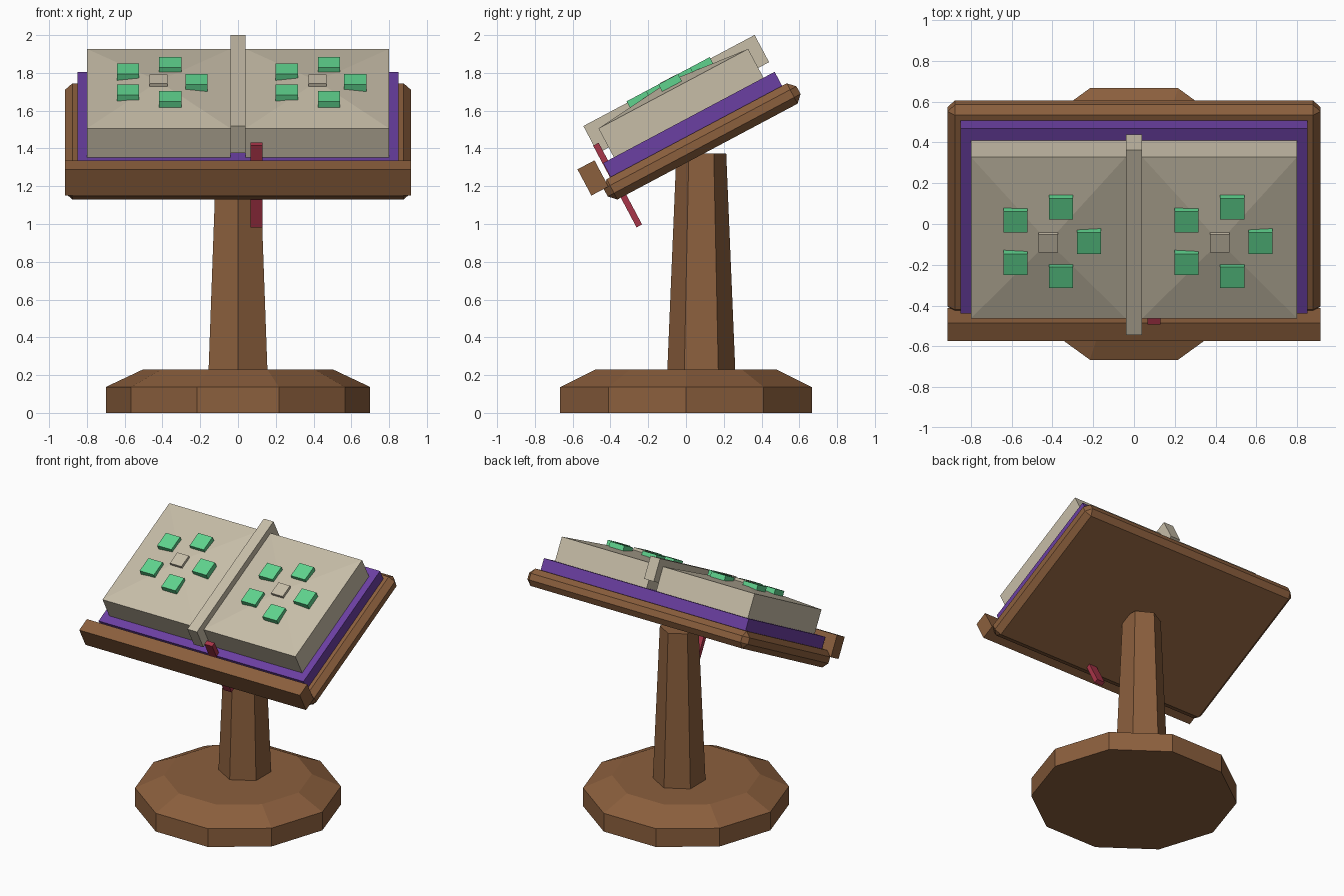
import bpy
import bmesh
from math import radians, sin, cos, tau
from mathutils import Matrix

cube = bpy.data.objects.get("Cube")
if cube:
    bpy.data.objects.remove(cube, do_unlink=True)

TILT = Matrix.Rotation(radians(28), 4, 'X')


def material(name, rgb):
    m = bpy.data.materials.new(name)
    m.use_nodes = True
    m.diffuse_color = (*rgb, 1)
    m.node_tree.nodes["Principled BSDF"].inputs["Base Color"].default_value = (*rgb, 1)
    return m


wood = material("wood brown", (0.26, 0.115, 0.047))
purple = material("cover purple", (0.147, 0.05, 0.36))
paper = material("page beige", (0.57, 0.51, 0.39))
green = material("gem green", (0.115, 0.65, 0.27))
red = material("ribbon red", (0.39, 0.035, 0.065))


def finish(name, bm, mat):
    bmesh.ops.recalc_face_normals(bm, faces=bm.faces)
    mesh = bpy.data.meshes.new(name)
    bm.to_mesh(mesh)
    bm.free()
    mesh.materials.append(mat)
    obj = bpy.data.objects.new(name, mesh)
    bpy.context.collection.objects.link(obj)
    return obj


def slab(name, mat, x, u, n, chamfer=0, peak=0):
    """Box in the tilted desk frame: x across, u up the slope, n out of it."""
    bm = bmesh.new()
    bmesh.ops.create_cube(bm, size=1)
    for v in bm.verts:
        v.co = [sum(r) / 2 + c * (r[1] - r[0]) for r, c in zip((x, u, n), v.co)]
    if chamfer:
        bmesh.ops.bevel(bm, geom=bm.edges[:], offset=chamfer, segments=1, affect='EDGES')
    if peak:
        top = max(bm.faces, key=lambda f: f.calc_center_median().z)
        apex = bmesh.ops.poke(bm, faces=[top])["verts"][0]
        apex.co.z += peak
    bm.transform(TILT)
    return finish(name, bm, mat)


def lathe(name, mat, sides, rings, y=0, turn=0.0):
    """Flat-sided solid through (radius, height) rings."""
    bm = bmesh.new()
    loops = [[bm.verts.new((r * cos(turn + tau * i / sides), y + r * sin(turn + tau * i / sides), z))
              for i in range(sides)] for r, z in rings]
    for a, b in zip(loops, loops[1:]):
        for i in range(sides):
            j = (i + 1) % sides
            bm.faces.new((a[i], a[j], b[j], b[i]))
    bm.faces.new(loops[0])
    bm.faces.new(loops[-1])
    return finish(name, bm, mat)


# Stand
lathe("base", wood, 10, [(0.7, 0), (0.7, 0.137), (0.503, 0.23)])
lathe("column", wood, 6, [(0.181, 0.2), (0.132, 1.372)], y=0.081, turn=radians(30))

# Sloping desk with its ledge
slab("desk_board", wood, (-0.915, 0.915), (0.172, 1.328), (1.168, 1.29), chamfer=0.038)
slab("desk_ledge", wood, (-0.915, 0.915), (0.098, 0.2), (1.251, 1.408))

# Book
slab("cover", purple, (-0.85, 0.85), (0.234, 1.262), (1.28, 1.374))
slab("spine_strap", paper, (-0.04, 0.04), (0.233, 1.26), (1.433, 1.596))
slab("ribbon", red, (0.065, 0.13), (0.23, 0.263), (0.99, 1.48))

# Pages, each with a ring of five gems around a small stud
MID = 0.746
for side, cx in (("right", -0.42), ("left", 0.42)):
    slab(side + "_pages", paper, (cx - 0.38, cx + 0.38), (0.298, 1.195), (1.37, 1.547), peak=0.045)
    slab(side + "_stud", paper, (cx - 0.048, cx + 0.048), (MID - 0.05, MID + 0.05), (1.56, 1.606))
    for i in range(5):
        gx = cx + 0.2 * cos(tau * i / 5)
        gu = MID + 0.2 * sin(tau * i / 5)
        slab(f"{side}_gem_{i + 1}", green, (gx - 0.059, gx + 0.059), (gu - 0.059, gu + 0.059), (1.55, 1.604))
